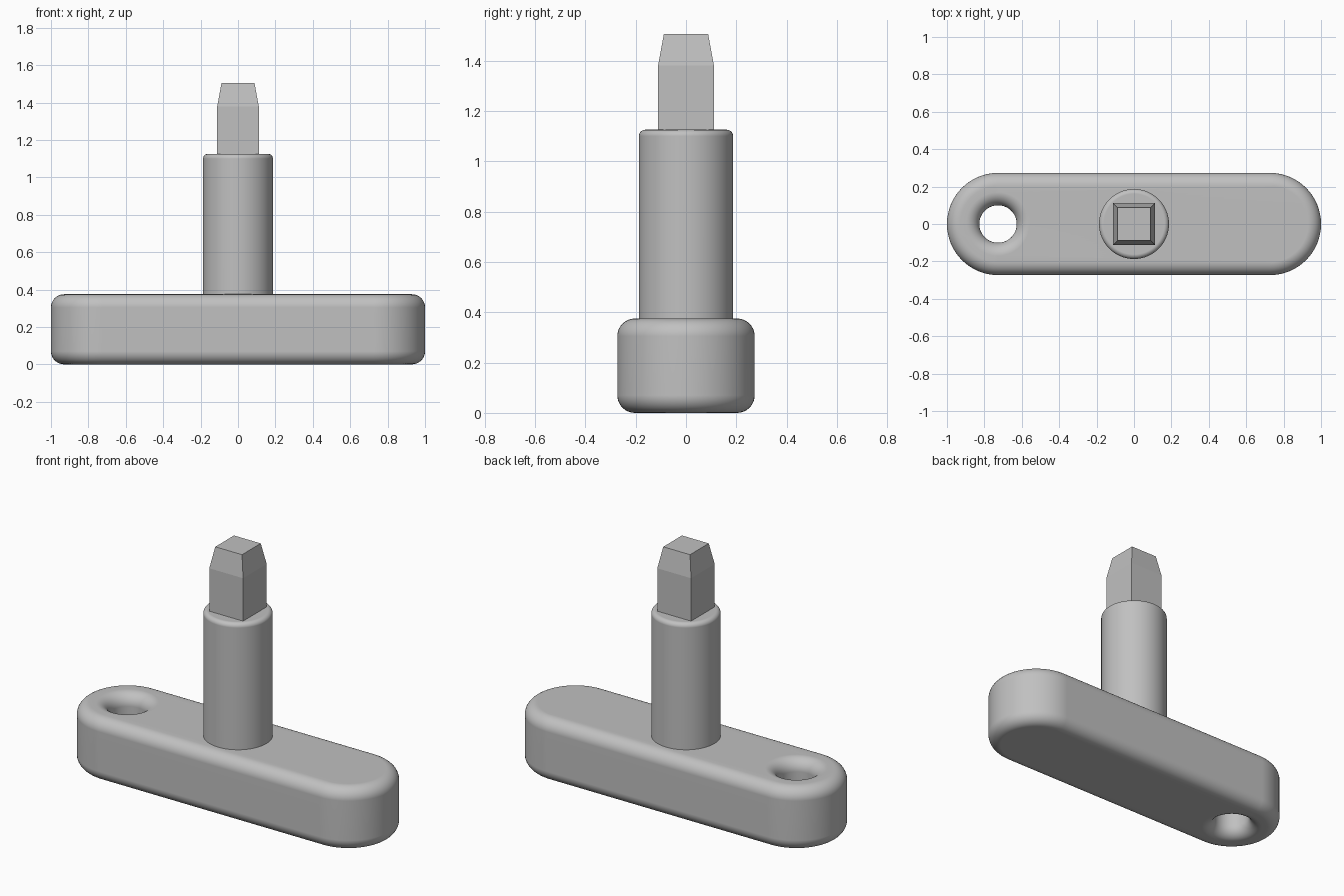
import bpy, bmesh
from math import sin, cos, pi, radians, sqrt

cube = bpy.data.objects.get("Cube")
if cube:
    bpy.data.objects.remove(cube, do_unlink=True)

steel = bpy.data.materials.new("grey_metal")
GREY = (0.53, 0.53, 0.53, 1)
steel.diffuse_color = GREY
steel.use_nodes = True
steel.node_tree.nodes["Principled BSDF"].inputs["Base Color"].default_value = GREY

ARC = 32     # segments in each half turn
FIL = 8      # segments in each rounded edge


def ring(radius, z, right, left):
    """Two half circles, centred at x = right and x = left."""
    pts = []
    for start, cx in ((-pi / 2, right), (pi / 2, left)):
        for i in range(ARC + 1):
            a = start + pi * i / ARC
            pts.append((cx + radius * cos(a), radius * sin(a), z))
    return pts


def fillet(cr, cz, rad, a0, a1):
    """Quarter-round profile as (radius, z) pairs."""
    steps = [radians(a0 + (a1 - a0) * i / FIL) for i in range(FIL + 1)]
    return [(cr + rad * cos(a), cz + rad * sin(a)) for a in steps]


def loft(name, rings, closed):
    """Skin the rings; join last to first when closed, else cap both ends."""
    bm = bmesh.new()
    loops = [[bm.verts.new(p) for p in r] for r in rings]
    n = len(loops[0])
    pairs = list(zip(loops, loops[1:]))
    if closed:
        pairs.append((loops[-1], loops[0]))
    else:
        bm.faces.new(loops[0][::-1])
        bm.faces.new(loops[-1])
    for low, high in pairs:
        for i in range(n):
            j = (i + 1) % n
            bm.faces.new((low[i], low[j], high[j], high[i]))
    bmesh.ops.remove_doubles(bm, verts=bm.verts[:], dist=1e-5)
    bmesh.ops.recalc_face_normals(bm, faces=bm.faces[:])
    mesh = bpy.data.meshes.new(name)
    bm.to_mesh(mesh)
    bm.free()
    mesh.materials.append(steel)
    ob = bpy.data.objects.new(name, mesh)
    bpy.context.collection.objects.link(ob)
    return ob


def smooth(ob):
    bpy.ops.object.select_all(action='DESELECT')
    ob.select_set(True)
    bpy.context.view_layer.objects.active = ob
    bpy.ops.object.shade_smooth_by_angle(angle=radians(35))
    mod = ob.modifiers.new("even_normals", 'WEIGHTED_NORMAL')
    mod.keep_sharp = True


# Handle bar: rounded stadium with a round-edged through hole at its right end
R, HOLE, H, F = 0.273, 0.1, 0.375, 0.07
C = 1 - R
outer = fillet(R - F, F, F, -90, 0) + fillet(R - F, H - F, F, 0, 90)
inner = fillet(HOLE + F, H - F, F, 90, 180) + fillet(HOLE + F, F, F, 180, 270)
rings = [ring(r, z, C, -C) for r, z in outer]
rings += [ring(r, z, -C, -C) for r, z in inner]
smooth(loft("handle_bar", rings, True))

# Shaft: upright cylinder with a softened top edge
S, TOP, E = 0.187, 1.125, 0.025
profile = [(S, H - 0.03)] + fillet(S - E, TOP - E, E, 0, 90)
smooth(loft("shaft", [ring(r, z, 0, 0) for r, z in profile], False))

# Square driver tip with tapered end
corners = ((1, 1), (-1, 1), (-1, -1), (1, -1))
levels = ((0.111, TOP - 0.02), (0.111, 1.38), (0.088, 1.505))
loft("square_tip", [[(x * h, y * h, z) for x, y in corners] for h, z in levels], False)
